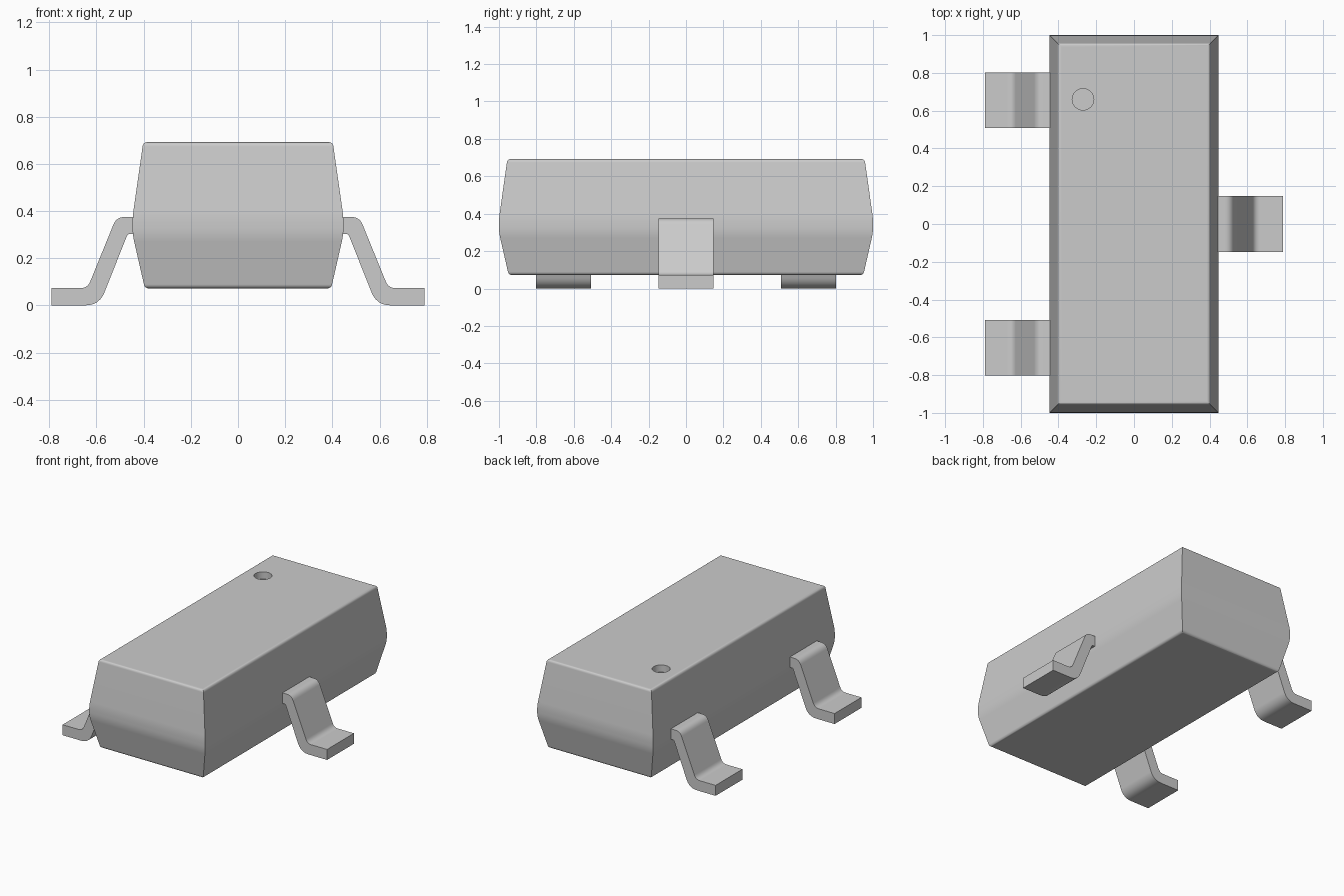
import bpy, bmesh, math
from mathutils import Vector

if "Cube" in bpy.data.objects:
    bpy.data.objects.remove(bpy.data.objects["Cube"], do_unlink=True)

grey = bpy.data.materials.new("plain grey")
grey.use_nodes = True
COLOUR = (0.6, 0.6, 0.6, 1.0)
grey.diffuse_color = COLOUR
grey.node_tree.nodes["Principled BSDF"].inputs["Base Color"].default_value = COLOUR


def rounded(points, steps=6):
    """Turn (u, v, trim) corners into a path with rounded corners."""
    path = []
    for i, (u, v, trim) in enumerate(points):
        corner = Vector((u, v))
        if not trim:
            path.append(corner)
            continue
        before = Vector(points[i - 1][:2]) - corner
        after = Vector(points[(i + 1) % len(points)][:2]) - corner
        a = corner + before.normalized() * trim
        b = corner + after.normalized() * trim
        for k in range(steps + 1):
            t = k / steps
            path.append(a * (1 - t) ** 2 + corner * 2 * t * (1 - t) + b * t ** 2)
    return path


def finish(name, bm):
    bmesh.ops.recalc_face_normals(bm, faces=bm.faces[:])
    mesh = bpy.data.meshes.new(name)
    bm.to_mesh(mesh)
    bm.free()
    mesh.materials.append(grey)
    obj = bpy.data.objects.new(name, mesh)
    bpy.context.collection.objects.link(obj)
    return obj


def activate(obj):
    bpy.ops.object.select_all(action='DESELECT')
    obj.select_set(True)
    bpy.context.view_layer.objects.active = obj


def smooth(obj):
    activate(obj)
    bpy.ops.object.shade_smooth_by_angle(angle=math.radians(30))
    mod = obj.modifiers.new("flat_face_normals", 'WEIGHTED_NORMAL')
    mod.keep_sharp = True


# Body: rectangular rings that follow a rounded (inset, height) side profile
HX, HY = 0.447, 1.0
profile = rounded([(0.2, 0.072, 0), (0.052, 0.072, 0.018), (0, 0.30, 0.03),
                   (0, 0.375, 0.03), (0.045, 0.692, 0.018), (0.2, 0.692, 0)])[1:-1]
bm = bmesh.new()
rings = [[bm.verts.new((sx * (HX - d), sy * (HY - d), z))
          for sx, sy in ((-1, -1), (1, -1), (1, 1), (-1, 1))] for d, z in profile]
for low, high in zip(rings, rings[1:]):
    for i in range(4):
        j = (i + 1) % 4
        bm.faces.new((low[i], low[j], high[j], high[i]))
bm.faces.new(rings[0][::-1])
bm.faces.new(rings[-1])
body = finish("body", bm)

# Round orientation dimple sunk into the top
bm = bmesh.new()
bmesh.ops.create_cone(bm, cap_ends=True, segments=40, radius1=0.057, radius2=0.057, depth=0.1)
bmesh.ops.translate(bm, verts=bm.verts[:], vec=(-0.27, 0.66, 0.692))
cutter = finish("dimple_cutter", bm)
cutter.hide_render = True
cut = body.modifiers.new("dimple", 'BOOLEAN')
cut.operation = 'DIFFERENCE'
cut.solver = 'EXACT'
cut.object = cutter
activate(body)
bpy.ops.object.modifier_apply(modifier=cut.name)
bpy.data.objects.remove(cutter, do_unlink=True)
smooth(body)

# Leads: bent strip section extruded along y
section = rounded([(0.42, 0.375, 0), (0.515, 0.375, 0.035), (0.638, 0.073, 0.03),
                   (0.79, 0.073, 0), (0.79, 0, 0), (0.588, 0, 0.06),
                   (0.468, 0.302, 0.008), (0.42, 0.302, 0)])


def lead(name, side, y, width=0.295):
    bm = bmesh.new()
    face = bm.faces.new([bm.verts.new((side * x, y - width / 2, z)) for x, z in section])
    new = bmesh.ops.extrude_face_region(bm, geom=[face])["geom"]
    bmesh.ops.translate(bm, vec=(0, width, 0),
                        verts=[g for g in new if isinstance(g, bmesh.types.BMVert)])
    smooth(finish(name, bm))


lead("left_lead", 1, 0)
lead("right_front_lead", -1, -0.655)
lead("right_back_lead", -1, 0.655)
